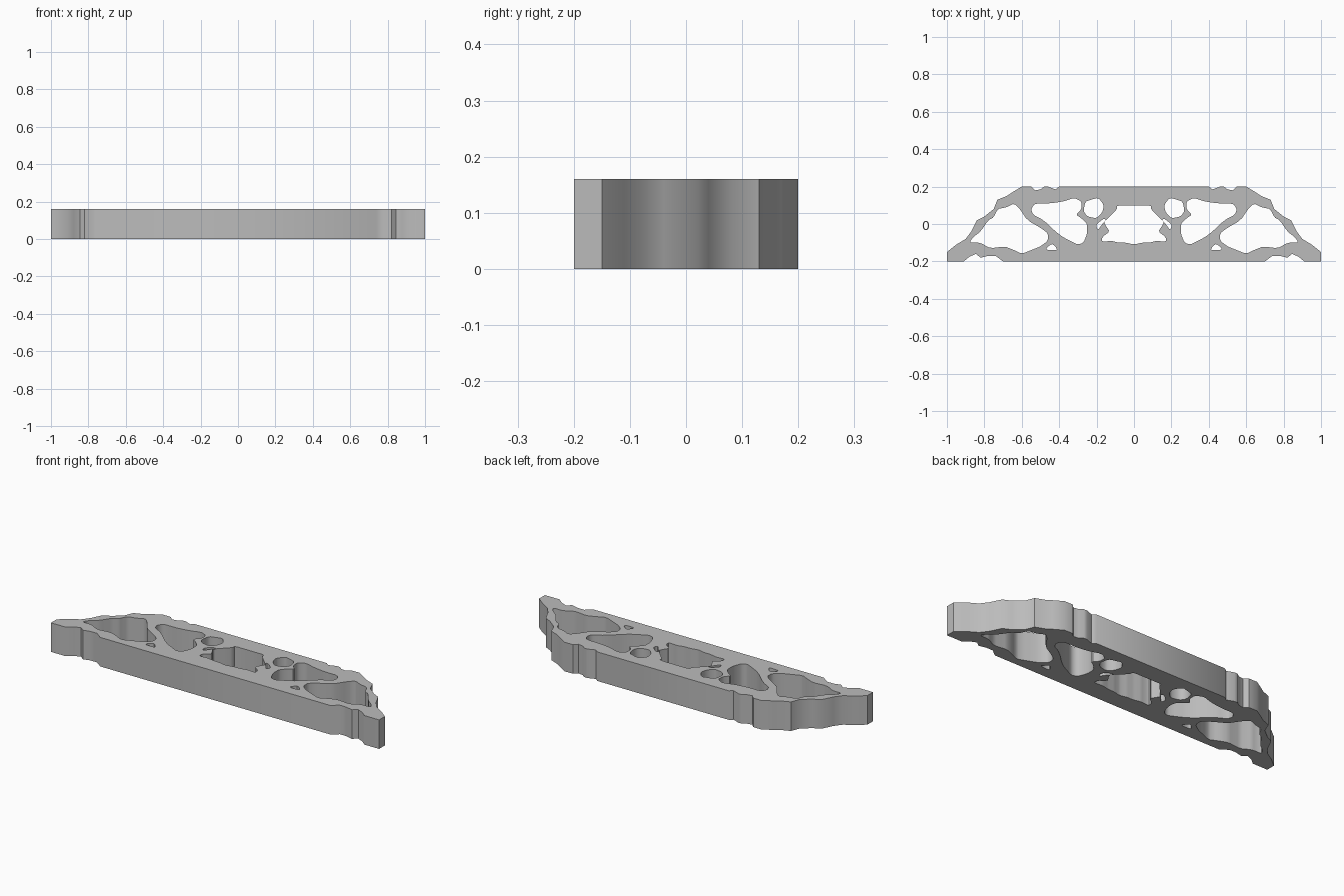
import bpy
import bmesh
import math
from mathutils import Vector

HEIGHT = 0.16
UNIT = 0.01  # the profiles below are in hundredths

default_cube = bpy.data.objects.get("Cube")
if default_cube:
    bpy.data.objects.remove(default_cube, do_unlink=True)

grey = bpy.data.materials.new("plain grey")
grey.use_nodes = True
colour = (0.5, 0.5, 0.5, 1.0)
grey.diffuse_color = colour
grey.node_tree.nodes["Principled BSDF"].inputs["Base Color"].default_value = colour


def mirrored(points):
    """Flip a profile to the other side of the centre line."""
    return [(-x, y) for x, y in reversed(points)]


def closed_half(points):
    """Complete a half profile that starts and ends at the centre line."""
    return points + [p for p in mirrored(points) if p[0] != 0]


def soften(points, cut=0.2):
    """Trim every corner so that the loop reads as an organic curve."""
    vectors = [Vector(p) for p in points]
    result = []
    for i, here in enumerate(vectors):
        before = vectors[i - 1]
        after = vectors[(i + 1) % len(vectors)]
        result += [here.lerp(before, cut), here.lerp(after, cut)]
    return result


def add_loop(curve, points):
    spline = curve.splines.new("POLY")
    spline.points.add(len(points) - 1)
    for target, (x, y) in zip(spline.points, points):
        target.co = (x * UNIT, y * UNIT, 0, 1)
    spline.use_cyclic_u = True


# Outer edge, right half: top chord, stepped shoulder, foot, underside
outline_half = [
    (0, 20), (40, 20), (42, 18.5), (46, 20), (48, 20), (50, 18.5), (53, 18),
    (55, 20), (60, 20), (65, 17), (68, 15), (73, 13), (75, 8), (80, 4),
    (84, 2), (87, -4), (90, -8), (95, -11), (100, -15), (100, -20), (91, -20),
    (88, -17.5), (84.5, -16), (82, -18), (78, -17), (74, -17), (70, -20),
    (0, -20),
]

# Central window, right half
centre_half = [
    (0, 10), (9, 10), (9, 8), (13, 4), (16, 1), (15, -1), (13, -4),
    (17, -7), (17, -9.5), (12, -9), (8, -10), (4, -10), (0, -11),
]

# Openings that repeat on both sides
end_window = [
    (88, -10), (86, -7), (82, -4), (78, 2), (75, 3.5), (73, 8), (68, 9),
    (64, 11), (61, 8), (57, 2), (50, -2), (46, -5), (46, -9), (50, -12),
    (55, -14), (60, -16), (64, -14), (69, -12), (77, -13), (82, -10),
]
inner_window = [
    (55, 8), (53, 11), (45, 11), (38, 12), (32, 14), (28, 12), (28, 8),
    (31, 5), (28, 3), (25, 0), (25, -5), (27, -10), (30, -11), (34, -9),
    (38, -7), (42, -4), (46, 0), (50, 3), (54, 5),
]
upper_hole = [
    (26, 12), (23, 13), (19, 14), (16, 10), (17, 6), (20, 3), (25, 4), (27, 7),
]
strut_slot = [(20, -2), (20, 0), (16, 3), (15, 2), (17, 0), (19, -3)]
lower_hole = [(47, -13), (44, -10.5), (42, -12), (41, -14), (46, -14)]

# Flat profile with openings, extruded to the beam's thickness
profile = bpy.data.curves.new("beam_profile", "CURVE")
profile.dimensions = "2D"
profile.fill_mode = "BOTH"
profile.extrude = HEIGHT / 2
add_loop(profile, closed_half(outline_half))
add_loop(profile, soften(closed_half(centre_half)))
for opening in (end_window, inner_window, upper_hole, strut_slot, lower_hole):
    for side in (opening, mirrored(opening)):
        add_loop(profile, soften(side))

beam = bpy.data.objects.new("truss_beam", profile)
bpy.context.collection.objects.link(beam)
bpy.ops.object.select_all(action="DESELECT")
beam.select_set(True)
bpy.context.view_layer.objects.active = beam
bpy.ops.object.convert(target="MESH")
beam = bpy.context.view_layer.objects.active

# Weld caps to walls and stand the beam on the ground
bm = bmesh.new()
bm.from_mesh(beam.data)
bmesh.ops.remove_doubles(bm, verts=bm.verts, dist=0.0001)
bmesh.ops.translate(bm, verts=bm.verts, vec=(0, 0, HEIGHT / 2))
bmesh.ops.recalc_face_normals(bm, faces=bm.faces)
bm.to_mesh(beam.data)
bm.free()

beam.data.materials.clear()
beam.data.materials.append(grey)
bpy.ops.object.shade_smooth_by_angle(angle=math.radians(40))
